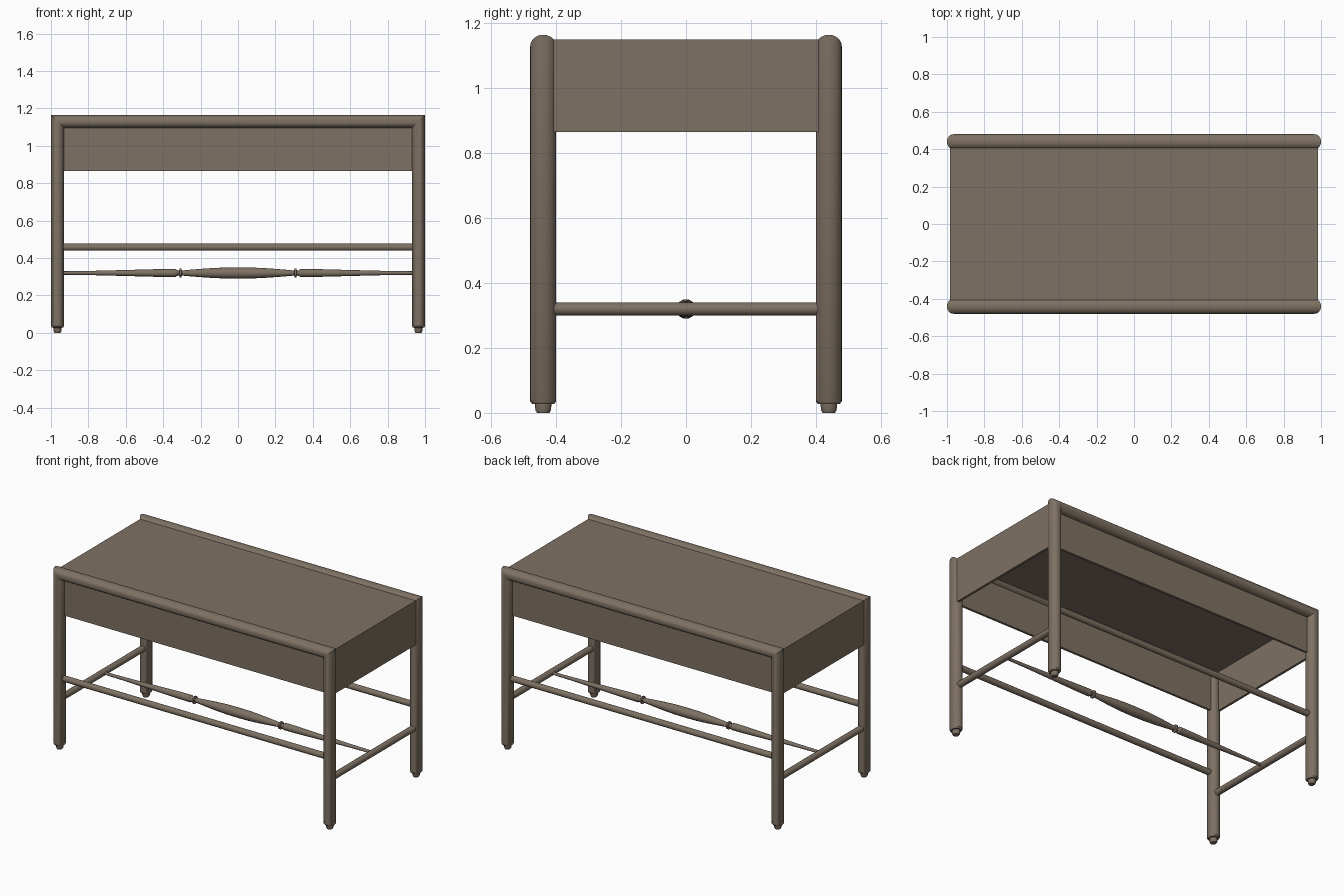
import bpy, bmesh, math

if "Cube" in bpy.data.objects:
    bpy.data.objects.remove(bpy.data.objects["Cube"])

wood = bpy.data.materials.new("grey_brown_wood")
wood.diffuse_color = (0.21, 0.165, 0.125, 1)
wood.use_nodes = True
wood.node_tree.nodes["Principled BSDF"].inputs["Base Color"].default_value = wood.diffuse_color

LEG_X, LEG_Y, RAIL_Z = 0.965, 0.44, 1.13
RX, RY = 0.035, 0.04          # half thickness of the leg tube
SIDES = 24


def finish(name, bm, smooth=True):
    bmesh.ops.recalc_face_normals(bm, faces=bm.faces)
    mesh = bpy.data.meshes.new(name)
    bm.to_mesh(mesh)
    bm.free()
    mesh.materials.append(wood)
    ob = bpy.data.objects.new(name, mesh)
    bpy.context.collection.objects.link(ob)
    if smooth:
        bpy.ops.object.select_all(action='DESELECT')
        bpy.context.view_layer.objects.active = ob
        ob.select_set(True)
        bpy.ops.object.shade_smooth_by_angle(angle=math.radians(35))
    return ob


def loft(name, rings):
    """Skin a list of vertex rings and cap both ends."""
    bm = bmesh.new()
    rows = [[bm.verts.new(p) for p in ring] for ring in rings]
    n = len(rows[0])
    for a, b in zip(rows, rows[1:]):
        for i in range(n):
            j = (i + 1) % n
            bm.faces.new((a[i], a[j], b[j], b[i]))
    bm.faces.new(rows[0])
    bm.faces.new(rows[-1])
    return finish(name, bm)


def turned(name, axis, centre, profile):
    """Round part along x or y from (position, radius) pairs."""
    cross, z = centre
    rings = []
    for t, r in profile:
        ring = []
        for i in range(SIDES):
            a = 2 * math.pi * i / SIDES
            c, h = cross + r * math.cos(a), z + r * math.sin(a)
            ring.append((t, c, h) if axis == 'x' else (c, t, h))
        rings.append(ring)
    return loft(name, rings)


def box(name, lo, hi):
    bm = bmesh.new()
    bmesh.ops.create_cube(bm, size=1)
    for v in bm.verts:
        v.co = [(l + h) / 2 + c * (h - l) for c, l, h in zip(v.co, lo, hi)]
    return finish(name, bm, False)


def frame_ring(x, y, z, scale=1.0, mitre=0):
    """Oval section of the leg; mitre slants it at 45 degrees for the corner."""
    ring = []
    for i in range(SIDES):
        a = 2 * math.pi * i / SIDES
        c = scale * RX * math.cos(a)
        ring.append((x + c, y + scale * RY * math.sin(a), z + mitre * c))
    return ring


# Arched leg frames with mitred top corners and stepped feet
foot = [(0, 0.48), (0.008, 0.6), (0.027, 0.64), (0.028, 0.85), (0.036, 1)]
for side, y in (("front", -LEG_Y), ("back", LEG_Y)):
    left = [frame_ring(-LEG_X, y, z, s) for z, s in foot]
    right = [frame_ring(LEG_X, y, z, s) for z, s in reversed(foot)]
    # the right half mirrors the section so that the outer side stays outside
    right = [[(2 * LEG_X - px, py, pz) for px, py, pz in ring] for ring in right]
    corner_l = frame_ring(-LEG_X, y, RAIL_Z, 1, -1)
    corner_r = [(-px, py, pz) for px, py, pz in corner_l]
    loft(side + "_leg_frame", left + [corner_l, corner_r] + right)

# Seat top and hollow apron
box("seat_top", (-0.985, -0.42, 1.12), (0.985, 0.42, 1.15))
for s, side in ((-1, "front"), (1, "back")):
    y = sorted((s * 0.425, s * 0.44))
    box(side + "_apron", (-0.95, y[0], 0.865), (0.95, y[1], 1.12))
for s, side in ((-1, "left"), (1, "right")):
    x = sorted((s * 0.97, s * 0.985))
    box(side + "_apron", (x[0], -0.42, 0.865), (x[1], 0.42, 1.125))

# Plain stretchers
for s, side in ((-1, "front"), (1, "back")):
    turned(side + "_stretcher", 'x', (s * LEG_Y, 0.458), [(-0.95, 0.019), (0.95, 0.019)])
for s, side in ((-1, "left"), (1, "right")):
    turned(side + "_stretcher", 'y', (s * LEG_X, 0.32), [(-0.43, 0.02), (0.43, 0.02)])

# Turned centre spindle, mirrored about the middle
half = [(0, 0.030), (0.08, 0.029), (0.16, 0.025), (0.24, 0.019), (0.295, 0.014),
        (0.300, 0.014), (0.303, 0.024), (0.312, 0.024), (0.315, 0.014),
        (0.325, 0.015), (0.335, 0.022), (0.42, 0.021), (0.60, 0.016),
        (0.80, 0.011), (0.96, 0.009)]
spindle = [(-t, r) for t, r in reversed(half[1:])] + half
turned("centre_spindle", 'x', (0, 0.32), spindle)
